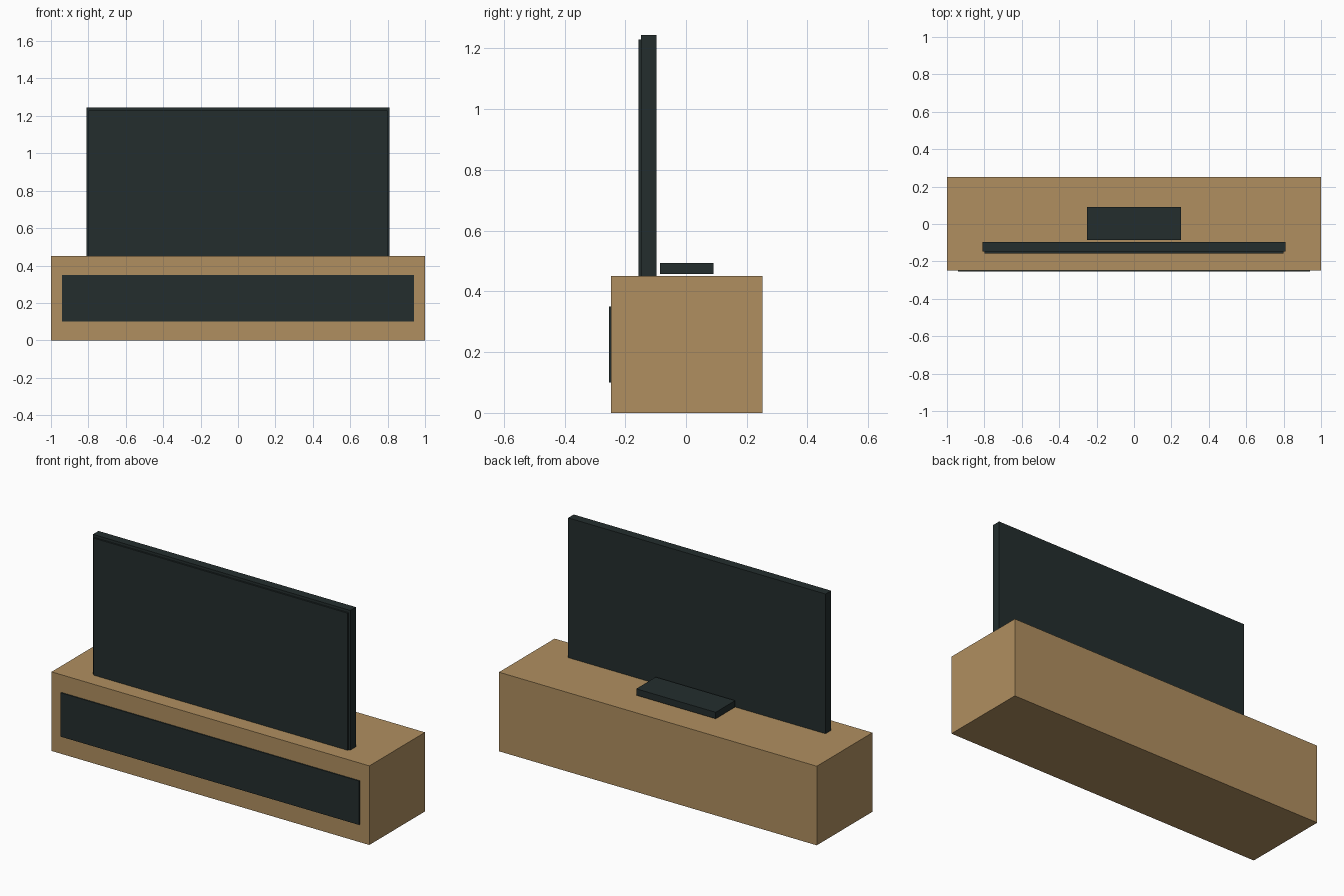
import bpy
import bmesh
from mathutils import Vector

if "Cube" in bpy.data.objects:
    bpy.data.objects.remove(bpy.data.objects["Cube"])


def material(name, rgb):
    m = bpy.data.materials.new(name)
    m.diffuse_color = (*rgb, 1.0)
    m.use_nodes = True
    m.node_tree.nodes["Principled BSDF"].inputs["Base Color"].default_value = m.diffuse_color
    return m


wood = material("light_wood", (0.434, 0.275, 0.117))
dark = material("dark_slate", (0.017, 0.027, 0.027))


def box(name, x, y, z, mat):
    """Box from (min, max) ranges along each axis."""
    lo, hi = Vector((x[0], y[0], z[0])), Vector((x[1], y[1], z[1]))
    bm = bmesh.new()
    bmesh.ops.create_cube(bm, size=1.0)
    bmesh.ops.scale(bm, vec=hi - lo, verts=bm.verts)
    mesh = bpy.data.meshes.new(name)
    bm.to_mesh(mesh)
    bm.free()
    mesh.materials.append(mat)
    obj = bpy.data.objects.new(name, mesh)
    obj.location = (lo + hi) / 2
    bpy.context.collection.objects.link(obj)
    return obj


# Wooden media cabinet with a thin dark front panel
box("cabinet", (-1, 1), (-0.2475, 0.2525), (0, 0.45), wood)
box("cabinet_front_panel", (-0.94, 0.94), (-0.2535, -0.2475), (0.10, 0.35), dark)

# Television: casing with a slightly smaller screen slab in front
box("television_casing", (-0.81, 0.81), (-0.1475, -0.0975), (0.45, 1.245), dark)
box("television_screen", (-0.80, 0.80), (-0.1565, -0.1475), (0.45, 1.23), dark)

# Flat stand base sitting behind the television, just clear of the top
box("television_base", (-0.25, 0.25), (-0.085, 0.09), (0.457, 0.494), dark)
